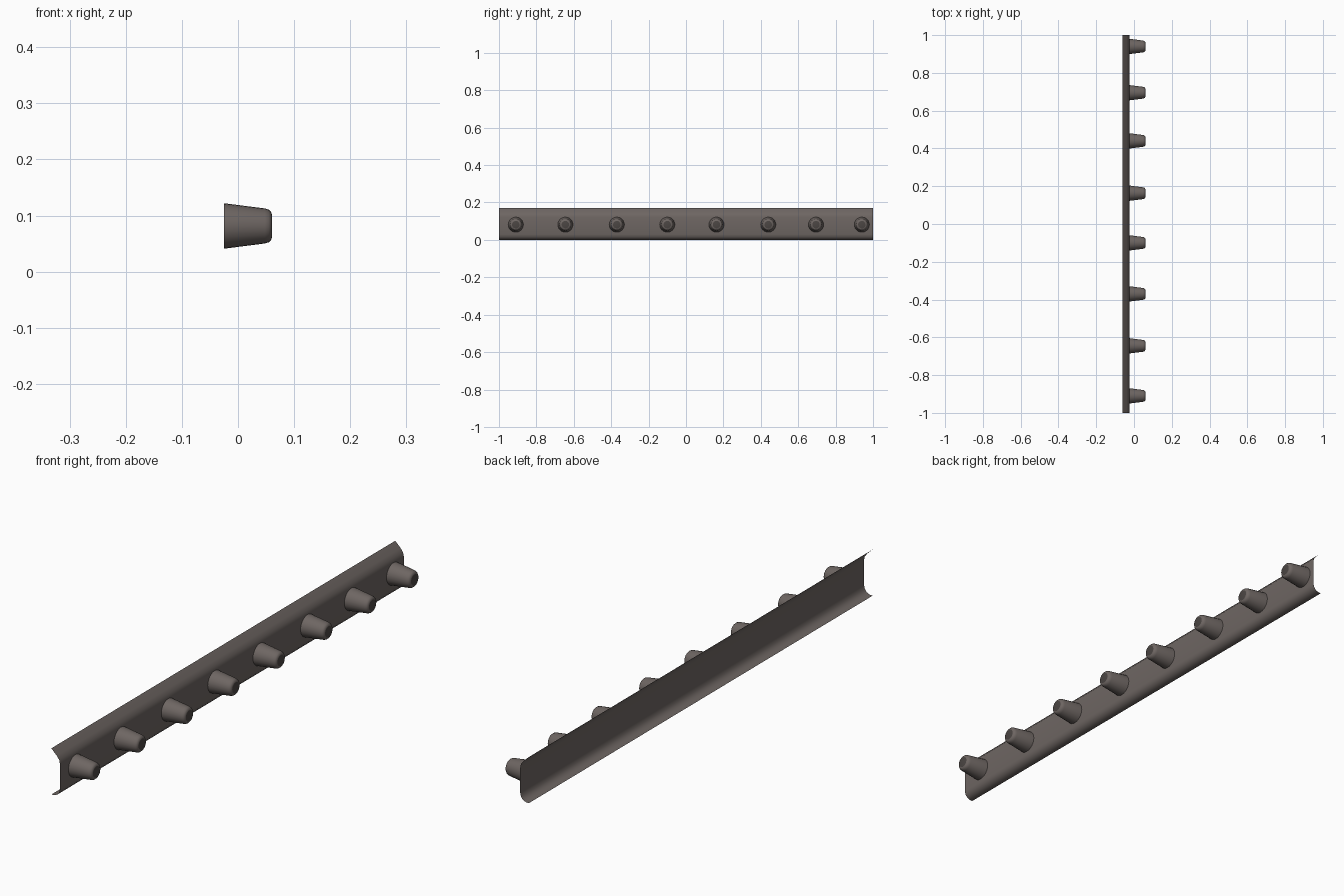
import bpy, bmesh, math

if "Cube" in bpy.data.objects:
    bpy.data.objects.remove(bpy.data.objects["Cube"])

PEG_Y = [-0.91, -0.645, -0.37, -0.10, 0.163, 0.44, 0.695, 0.94]
WEB_X, PEG_Z, SIDES = -0.025, 0.0815, 24


def material(name, rgb):
    m = bpy.data.materials.new(name)
    m.diffuse_color = (*rgb, 1)
    m.use_nodes = True
    m.node_tree.nodes["Principled BSDF"].inputs["Base Color"].default_value = m.diffuse_color
    return m


metal = material("warm grey metal", (0.155, 0.132, 0.123))
dark = material("dark peg tip", (0.07, 0.06, 0.056))


def finish(bm, name, angle):
    me = bpy.data.meshes.new(name)
    bm.to_mesh(me)
    bm.free()
    me.materials.append(metal)
    me.materials.append(dark)
    ob = bpy.data.objects.new(name, me)
    bpy.context.collection.objects.link(ob)
    bpy.ops.object.select_all(action='DESELECT')
    ob.select_set(True)
    bpy.context.view_layer.objects.active = ob
    bpy.ops.object.shade_smooth_by_angle(angle=math.radians(angle))
    return ob


# Backing rail: thin open channel with curled top and bottom lips
profile = [(-0.06, 0.0), (-0.047, 0.001), (-0.036, 0.006), (-0.028, 0.016),
           (WEB_X, 0.03), (WEB_X, 0.122), (-0.028, 0.136), (-0.038, 0.149),
           (-0.06, 0.17)]
bm = bmesh.new()
near = [bm.verts.new((x, -1, z)) for x, z in profile]
far = [bm.verts.new((x, 1, z)) for x, z in profile]
for i in range(len(profile) - 1):
    bm.faces.new((near[i], far[i], far[i + 1], near[i + 1]))
finish(bm, "backing_rail", 50)

# Tapered pegs with rounded rim and flat tip
peg_profile = [(WEB_X, 0.0405), (0.048, 0.0312), (0.055, 0.029),
               (0.059, 0.025), (0.0605, 0.020)]
for n, y in enumerate(PEG_Y, 1):
    bm = bmesh.new()
    rings = []
    for x, r in peg_profile:
        rings.append([bm.verts.new((x, y + r * math.cos(2 * math.pi * k / SIDES),
                                    PEG_Z + r * math.sin(2 * math.pi * k / SIDES)))
                      for k in range(SIDES)])
    for a, b in zip(rings, rings[1:]):
        for k in range(SIDES):
            j = (k + 1) % SIDES
            bm.faces.new((a[k], a[j], b[j], b[k]))
    tip = bm.faces.new(rings[-1])
    tip.material_index = 1
    finish(bm, f"peg_{n}", 40)
